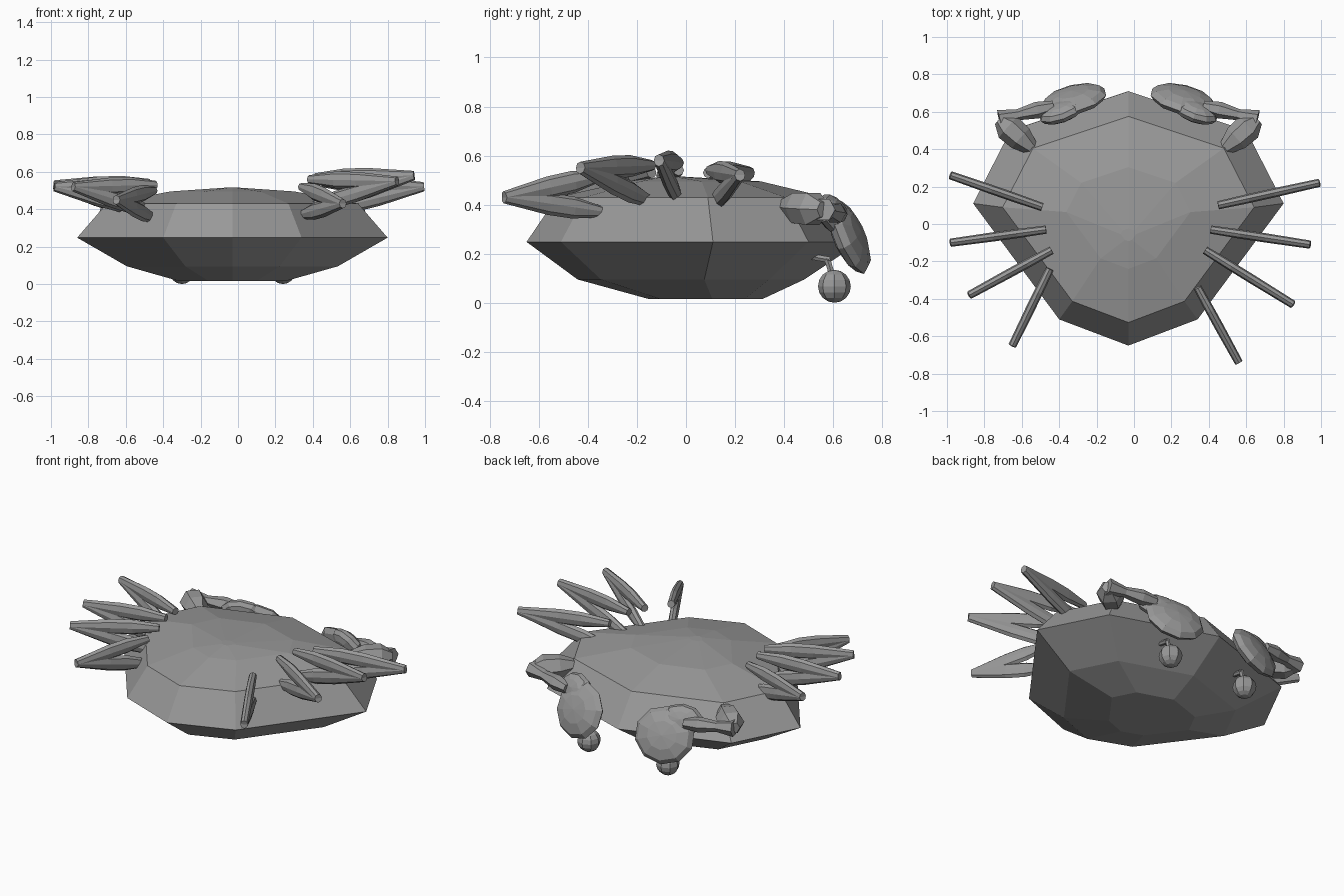
import bpy, bmesh, math
from mathutils import Vector, Matrix

if "Cube" in bpy.data.objects:
    bpy.data.objects.remove(bpy.data.objects["Cube"])

grey = bpy.data.materials.new("shell_grey")
grey.use_nodes = True
colour = (0.32, 0.32, 0.32, 1)
grey.diffuse_color = colour
grey.node_tree.nodes["Principled BSDF"].inputs["Base Color"].default_value = colour
AXIS = -0.03  # the model's plane of symmetry


def finish(bm, name):
    bmesh.ops.recalc_face_normals(bm, faces=bm.faces[:])
    mesh = bpy.data.meshes.new(name)
    bm.to_mesh(mesh)
    bm.free()
    mesh.materials.append(grey)
    ob = bpy.data.objects.new(name, mesh)
    bpy.context.collection.objects.link(ob)
    return ob


def skin(bm, rings):
    """Bridge rings of points and cap both ends."""
    loops = [[bm.verts.new(p) for p in r] for r in rings]
    n = len(loops[0])
    for a, b in zip(loops, loops[1:]):
        for i in range(n):
            j = (i + 1) % n
            bm.faces.new((a[i], a[j], b[j], b[i]))
    bm.faces.new(loops[0])
    bm.faces.new(loops[-1])


def spindle(bm, a, b, profile, sides=8, width=1.0):
    """Faceted segment from a to b; profile holds (fraction, radius), width narrows it sideways."""
    a, b = Vector(a), Vector(b)
    d = (b - a).normalized()
    side = d.cross(Vector((0, 0, 1))).normalized()
    up = side.cross(d)
    rings = []
    for t, r in profile:
        w = min(r, max(r * width, 0.022))
        rings.append([a.lerp(b, t) + side * w * math.cos(k * math.tau / sides)
                      + up * r * math.sin(k * math.tau / sides) for k in range(sides)])
    skin(bm, rings)


def ellipsoid(bm, centre, size, normal, u=10, v=6):
    """Flattened ball whose thin axis follows the normal."""
    rot = Vector(normal).to_track_quat('Z', 'Y').to_matrix().to_4x4()
    m = Matrix.Translation(centre) @ rot @ Matrix.Diagonal((*size, 1))
    bmesh.ops.create_uvsphere(bm, u_segments=u, v_segments=v, radius=1, matrix=m)


# Shell: one eight-sided outline scaled at several heights
half = [(0, -0.65), (0.37, -0.51), (0.83, 0.11), (0.63, 0.5), (0, 0.71)]
outline = half + [(-x, y) for x, y in half[-2:0:-1]]
levels = [(0.34, 0.07, 0.015), (0.68, 0.0, 0.095), (1, 0, 0.248),
          (0.81, 0, 0.43), (0.4, 0.02, 0.495), (0.05, -0.06, 0.515)]
bm = bmesh.new()
skin(bm, [[(AXIS + x * s, y * s + dy, z) for x, y in outline] for s, dy, z in levels])
finish(bm, "shell")

# Legs: base, tip (knee), each with a lower and an upper segment
LEG = [(0, 0.022), (0.3, 0.045), (0.55, 0.045), (1, 0.025)]
legs = {
    "left": [((0.45, 0.10, 0.39), (0.99, 0.22, 0.52)),
             ((0.41, -0.03, 0.42), (0.94, -0.11, 0.58)),
             ((0.38, -0.14, 0.41), (0.85, -0.43, 0.55)),
             ((0.34, -0.34, 0.37), (0.56, -0.74, 0.43))],
    "right": [((-0.49, 0.09, 0.38), (-0.98, 0.26, 0.53)),
              ((-0.47, -0.03, 0.39), (-0.98, -0.10, 0.52)),
              ((-0.44, -0.14, 0.38), (-0.88, -0.38, 0.52)),
              ((-0.45, -0.24, 0.35), (-0.65, -0.65, 0.45))],
}
for side, pairs in legs.items():
    for i, (base, tip) in enumerate(pairs):
        bm = bmesh.new()
        spindle(bm, base, tip, LEG, width=0.55)
        spindle(bm, Vector(base) + Vector((0, 0, 0.15)), tip, LEG, width=0.55)
        finish(bm, f"{side}_leg_{i + 1}")

# Claws and eyes, mirrored about the shell's axis
for side, s in (("left", 1), ("right", -1)):
    def at(x, y, z):
        return (AXIS + s * x, y, z)

    bm = bmesh.new()
    spindle(bm, at(0.5, 0.39, 0.39), at(0.69, 0.56, 0.38),
            [(0, 0.03), (0.4, 0.07), (0.75, 0.075), (1, 0.035)], sides=6)
    spindle(bm, at(0.69, 0.56, 0.38), at(0.4, 0.63, 0.36),
            [(0, 0.05), (0.35, 0.03), (0.7, 0.045), (1, 0.03)], sides=6)
    finish(bm, f"{side}_claw_arm")

    bm = bmesh.new()
    ellipsoid(bm, at(0.29, 0.665, 0.27), (0.18, 0.165, 0.055), (s * 0.22, 0.9, 0.38))
    ellipsoid(bm, at(0.36, 0.60, 0.36), (0.125, 0.09, 0.05), (s * 0.3, 0.85, 0.45))
    finish(bm, f"{side}_pincer")

    bm = bmesh.new()
    ellipsoid(bm, at(0.27, 0.605, 0.067), (0.067, 0.067, 0.067), (0, 0, 1), 8, 8)
    spindle(bm, at(0.27, 0.6, 0.1), at(0.27, 0.575, 0.18), [(0, 0.014), (1, 0.014)], sides=6)
    spindle(bm, at(0.27, 0.585, 0.175), at(0.27, 0.5, 0.19), [(0, 0.014), (1, 0.014)], sides=6)
    finish(bm, f"{side}_eye")
